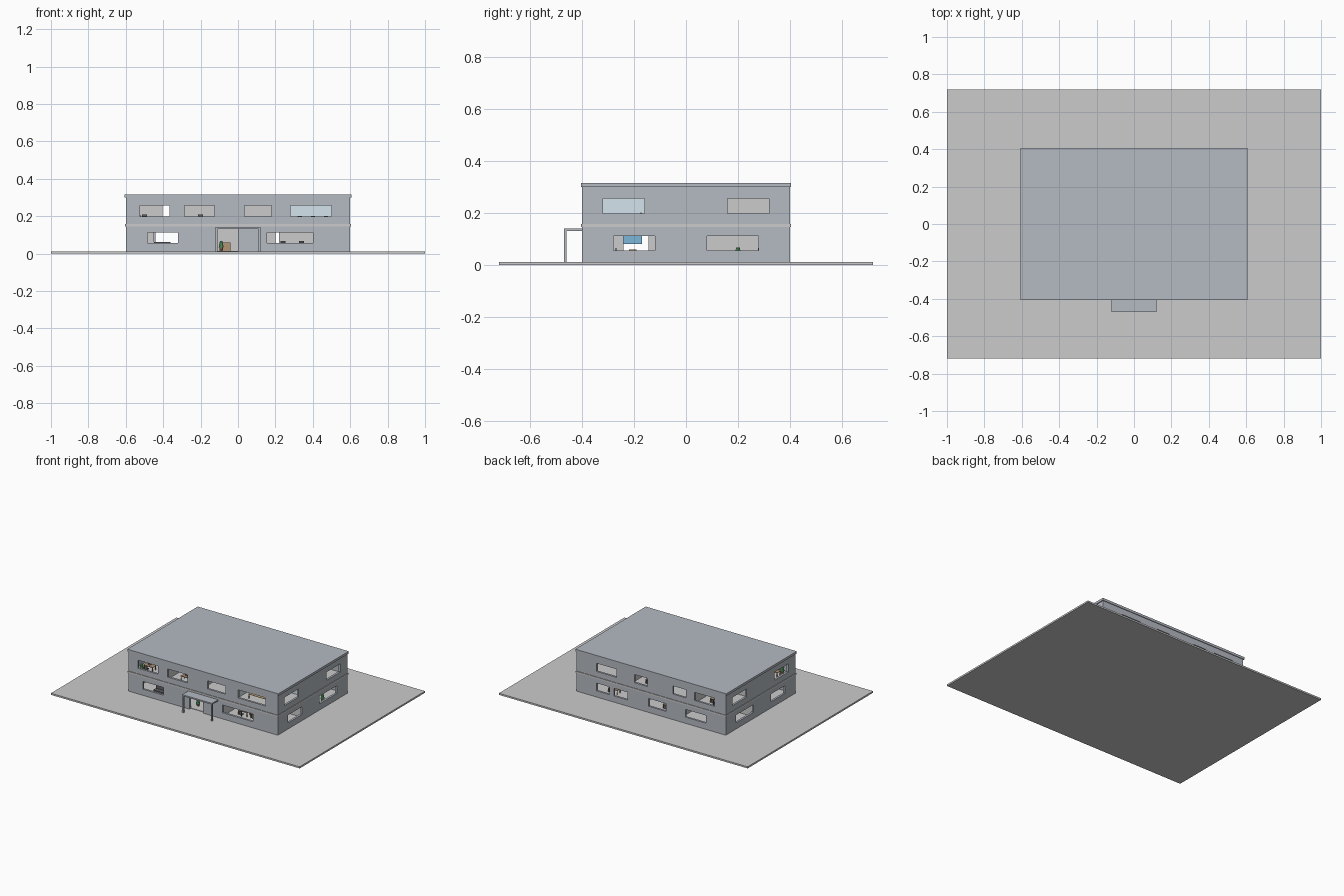
import bpy, bmesh
from mathutils import Matrix, Vector

if "Cube" in bpy.data.objects:
    bpy.data.objects.remove(bpy.data.objects["Cube"])


def material(name, r, g, b):
    m = bpy.data.materials.new(name)
    m.diffuse_color = (r, g, b, 1)
    m.use_nodes = True
    m.node_tree.nodes["Principled BSDF"].inputs["Base Color"].default_value = m.diffuse_color
    return m


SLATE = material("slate", 0.46, 0.49, 0.54)
LIGHT = material("light_plaster", 0.72, 0.72, 0.71)
SKY = material("pale_blue", 0.66, 0.77, 0.84)
WOOD = material("wood", 0.45, 0.30, 0.18)
ORANGE = material("honey_wood", 0.80, 0.55, 0.25)
GREEN = material("leaf", 0.15, 0.50, 0.20)
BLUE = material("blue", 0.20, 0.47, 0.70)
DARK = material("charcoal", 0.12, 0.12, 0.13)
PAVING = material("paving", 0.53, 0.53, 0.51)


def boxes(name, items, mat):
    """One object from boxes given as (x0, x1, y0, y1, z0, z1)."""
    bm = bmesh.new()
    for x0, x1, y0, y1, z0, z1 in items:
        c = Vector((x0 + x1, y0 + y1, z0 + z1)) / 2
        s = Matrix.Diagonal((x1 - x0, y1 - y0, z1 - z0, 1))
        bmesh.ops.create_cube(bm, size=1, matrix=Matrix.Translation(c) @ s)
    me = bpy.data.meshes.new(name)
    bm.to_mesh(me)
    bm.free()
    me.materials.append(mat)
    ob = bpy.data.objects.new(name, me)
    bpy.context.collection.objects.link(ob)
    return ob


def wall(name, axis, p0, p1, a, b, z0, z1, holes, mat):
    """Wall running along an axis from a to b; holes are (start, end, bottom, top)."""
    parts, at = [], a
    for s, e, lo, hi in sorted(holes):
        parts += [(at, s, z0, z1), (s, e, z0, lo), (s, e, hi, z1)]
        at = e
    parts.append((at, b, z0, z1))
    out = []
    for s, e, lo, hi in parts:
        if e - s > 1e-5 and hi - lo > 1e-5:
            out.append((s, e, p0, p1, lo, hi) if axis == "x" else (p0, p1, s, e, lo, hi))
    return boxes(name, out, mat)


W, D, T = 0.60, 0.40, 0.015
G0, G1, U0, U1 = 0.012, 0.146, 0.158, 0.30
LOW, HIGH = (0.057, 0.113), (0.198, 0.257)


def windows(spans, zs):
    return [(s, e, *zs) for s, e in spans]


# Ground plate, storey slab and roof
boxes("ground_plate", [(-1, 1, -0.72, 0.72, 0, 0.012)], PAVING)
boxes("ground_floor", [(-W + T, W - T, -D + T, D - T, 0.012, 0.015)], LIGHT)
boxes("storey_slab", [(-0.604, 0.604, -0.404, 0.404, G1, U0)], LIGHT)
boxes("roof_slab", [(-0.607, 0.607, -0.405, 0.405, U1, 0.317)], SLATE)

# Outer walls
front_low = windows([(-0.485, -0.32), (0.155, 0.40)], LOW) + [(-0.11, 0.0, G0, 0.132)]
front_high = windows([(-0.525, -0.365), (-0.285, -0.125), (0.035, 0.18), (0.28, 0.50)], HIGH)
back_low = windows([(-0.44, -0.275), (-0.12, 0.02), (0.19, 0.30), (0.336, 0.44)], LOW)
back_high = windows([(-0.51, -0.35), (-0.28, -0.175), (0.03, 0.136), (0.28, 0.44)], HIGH)
side_low = windows([(-0.28, -0.12), (0.08, 0.28)], LOW)
side_high = windows([(-0.32, -0.16), (0.16, 0.32)], HIGH)
for tag, z0, z1, fr, bk, sd in (("lower", G0, G1, front_low, back_low, side_low),
                                ("upper", U0, U1, front_high, back_high, side_high)):
    wall(tag + "_front_wall", "x", -D, -D + T, -W, W, z0, z1, fr, SLATE)
    wall(tag + "_back_wall", "x", D - T, D, -W, W, z0, z1, bk, SLATE)
    wall(tag + "_left_wall", "y", -W, -W + T, -D + T, D - T, z0, z1, sd, SLATE)
    wall(tag + "_right_wall", "y", W - T, W, -D + T, D - T, z0, z1, sd, SLATE)

# Entrance porch
boxes("porch_roof", [(-0.12, 0.12, -0.47, -D, 0.132, 0.142)], SLATE)
boxes("porch_posts", [(s * 0.115 - 0.005, s * 0.115 + 0.005, -0.47, -0.46, G0, 0.132)
                      for s in (-1, 1)], SLATE)

# Inner partitions with doorways
xi, yi, t = W - T, D - T, 0.005
wall("lower_corridor_front", "x", -0.08 - t, -0.08 + t, -xi, xi, 0.015, G1,
     [(-0.45, -0.32, 0.015, 0.125), (0.20, 0.22, 0.015, 0.125)], LIGHT)
wall("lower_corridor_back", "x", 0.06 - t, 0.06 + t, -xi, xi, 0.015, G1,
     [(-0.45, -0.32, 0.015, 0.125), (0.20, 0.25, 0.015, 0.125)], LIGHT)
for i, x in enumerate((-0.2, 0.13)):
    wall(f"lower_front_partition_{i}", "y", x - t, x + t, -yi, -0.085, 0.015, G1,
         [(-0.24, -0.145, 0.015, 0.125)], LIGHT)
    wall(f"lower_back_partition_{i}", "y", x - t, x + t, 0.065, yi, 0.015, G1, [], LIGHT)
wall("upper_corridor_front", "x", -0.06 - t, -0.06 + t, -xi, 0.22, U0, U1,
     [(-0.405, -0.365, U0, 0.27)], LIGHT)
wall("upper_corridor_back", "x", 0.08 - t, 0.08 + t, -xi, xi, U0, U1,
     [(-0.405, -0.365, U0, 0.27)], LIGHT)
boxes("upper_partitions", [(x - t, x + t, y0, y1, U0, U1) for x, y0, y1 in
      ((-0.32, -yi, -0.065), (-0.05, -yi, -0.065), (-0.32, 0.085, yi),
       (-0.03, 0.085, yi), (0.2, 0.085, yi))], LIGHT)
boxes("blue_room_walls", [(0.22, 0.23, -yi, -0.055, U0, U1),
                          (0.23, xi, -0.065, -0.055, U0, U1)], SKY)


# Furniture
def desk(name, x, y, z, w, d, mat):
    h = 0.032
    legs = [(x + sx * (w / 2 - 0.003) - 0.002, x + sx * (w / 2 - 0.003) + 0.002,
             y + sy * (d / 2 - 0.003) - 0.002, y + sy * (d / 2 - 0.003) + 0.002, z, z + h - 0.004)
            for sx in (-1, 1) for sy in (-1, 1)]
    boxes(name, legs + [(x - w / 2, x + w / 2, y - d / 2, y + d / 2, z + h - 0.004, z + h)], mat)


def chair(name, x, y, z, s):
    boxes(name, [(x - 0.011, x + 0.011, y - 0.011, y + 0.011, z + 0.016, z + 0.02),
                 (x - 0.002, x + 0.002, y - 0.002, y + 0.002, z, z + 0.016),
                 (x - 0.011, x + 0.011, y + s * 0.011 - 0.002, y + s * 0.011 + 0.002,
                  z + 0.02, z + 0.044)], DARK)


def plant(name, x, y, z):
    for part, r1, r2, h, dz, mat in (("pot", 0.008, 0.011, 0.018, 0.009, WOOD),
                                     ("leaves", 0.014, 0.007, 0.035, 0.035, GREEN)):
        bpy.ops.mesh.primitive_cone_add(vertices=10, radius1=r1, radius2=r2, depth=h,
                                        location=(x, y, z + dz))
        bpy.context.object.name = f"{name}_{part}"
        bpy.context.object.data.materials.append(mat)


gz = 0.015
for i, (x, y, z, s) in enumerate(((0.24, -0.27, gz, -1), (0.34, -0.27, gz, -1), (-0.5, -0.3, U0, -1),
                                  (-0.2, -0.3, U0, 1), (-0.06, 0.28, gz, 1), (0.38, 0.28, gz, 1),
                                  (-0.44, 0.28, U0, 1), (0.08, 0.28, U0, 1))):
    desk(f"desk_{i}", x, y, z, 0.075, 0.04, WOOD)
    chair(f"chair_{i}", x, y + s * 0.033, z, s)
    boxes(f"screen_{i}", [(x - 0.014, x + 0.014, y - 0.002, y + 0.002, z + 0.035, z + 0.052),
                          (x - 0.003, x + 0.003, y - 0.003, y + 0.003, z + 0.032, z + 0.036)], DARK)

desk("meeting_table", 0.40, -0.25, U0, 0.22, 0.09, ORANGE)
for i in range(3):
    chair(f"meeting_chair_{i}", 0.33 + i * 0.07, -0.185, U0, 1)
boxes("bookcase", [(0.03, 0.13, 0.09, 0.11, U0, 0.25)], WOOD)
boxes("sofa", [(-0.45, -0.36, -0.33, -0.29, gz, 0.035), (-0.45, -0.36, -0.30, -0.285, gz, 0.062)], DARK)
boxes("blue_board", [(-0.31, -0.305, -0.24, -0.17, 0.082, 0.125)], BLUE)
boxes("reception_counter", [(-0.10, -0.04, -0.22, -0.19, gz, 0.06)], WOOD)
for i, p in enumerate(((-0.09, -0.33, gz), (-0.53, -0.35, U0), (0.54, 0.2, gz),
                       (-0.54, 0.3, gz), (0.54, -0.34, gz))):
    plant(f"plant_{i}", *p)
